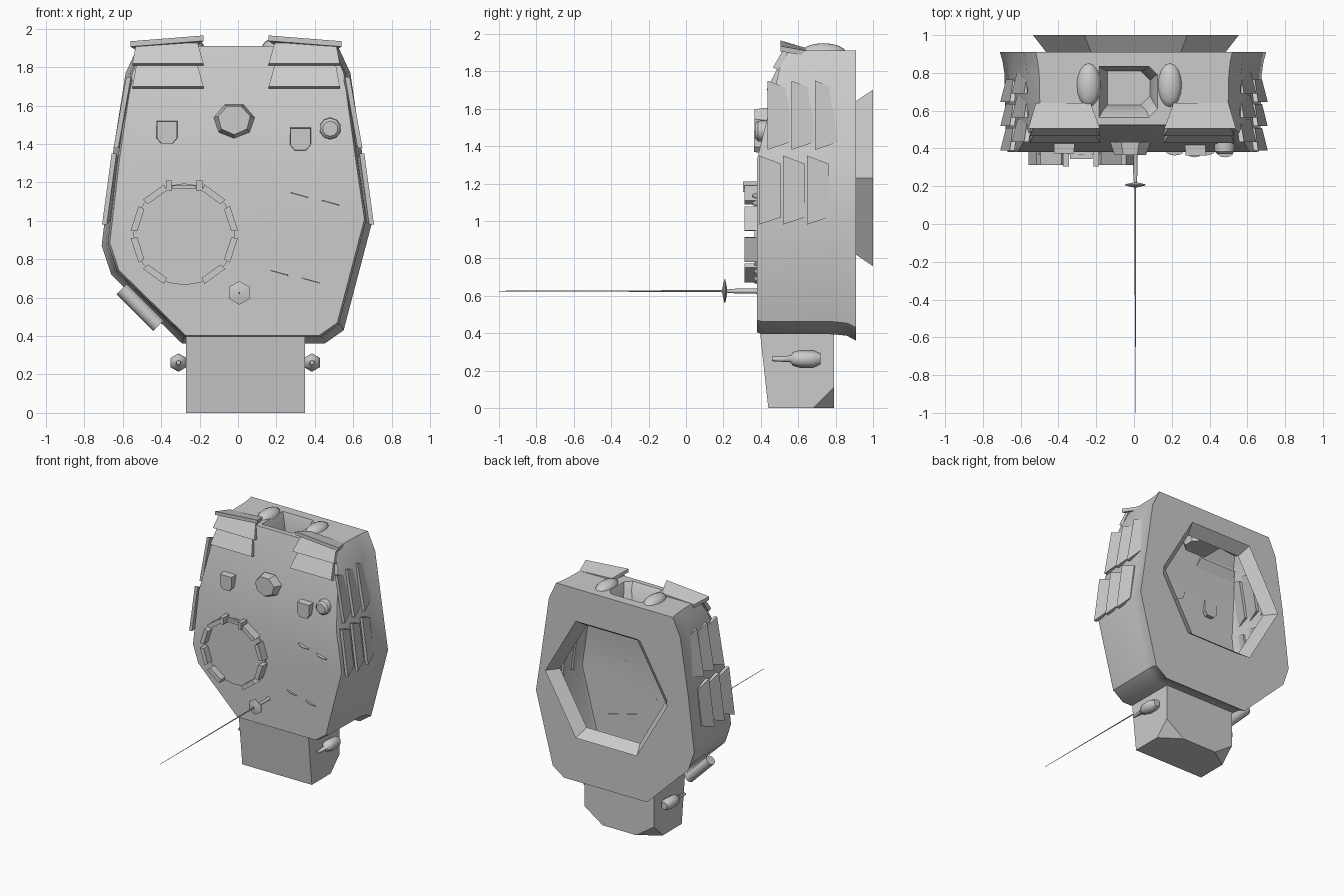
import bpy, bmesh, math
from mathutils import Vector, Matrix

if "Cube" in bpy.data.objects:
    bpy.data.objects.remove(bpy.data.objects["Cube"])


def finish(bm, name, angle=35):
    bmesh.ops.recalc_face_normals(bm, faces=bm.faces)
    me = bpy.data.meshes.new(name)
    bm.to_mesh(me)
    bm.free()
    ob = bpy.data.objects.new(name, me)
    bpy.context.collection.objects.link(ob)
    bpy.context.view_layer.objects.active = ob
    for o in bpy.context.selected_objects:
        o.select_set(False)
    ob.select_set(True)
    bpy.ops.object.shade_smooth_by_angle(angle=math.radians(angle))
    return ob


def skin(bm, a, b, skip=()):
    n = len(a)
    for i in range(n):
        if i not in skip:
            bm.faces.new((a[i], a[(i + 1) % n], b[(i + 1) % n], b[i]))


def loop_edges(bm, vs):
    out = []
    for i, v in enumerate(vs):
        w = vs[(i + 1) % len(vs)]
        out.append(bm.edges.get((v, w)) or bm.edges.new((v, w)))
    return out


def prism(name, pts, offset, taper=1.0):
    """Solid from a polygon moved along an offset, optionally tapered."""
    bm = bmesh.new()
    pts = [Vector(p) for p in pts]
    c = sum(pts, Vector()) / len(pts)
    a = [bm.verts.new(p) for p in pts]
    b = [bm.verts.new(c + (p - c) * taper + Vector(offset)) for p in pts]
    bm.faces.new(a)
    bm.faces.new(b)
    skin(bm, a, b)
    return finish(bm, name, 25)


def lathe(name, prof, start, axis, n):
    """Revolve (distance, radius) pairs around an axis."""
    bm = bmesh.new()
    rot = Vector((0, 0, 1)).rotation_difference(Vector(axis)).to_matrix()
    rows = []
    for d, r in prof:
        rows.append([bm.verts.new(Vector(start) + rot @ Vector(
            (r * math.cos(2 * math.pi * k / n + math.pi / 2),
             r * math.sin(2 * math.pi * k / n + math.pi / 2), d))) for k in range(n)])
    for a, b in zip(rows, rows[1:]):
        skin(bm, a, b)
    bm.faces.new(rows[0])
    bm.faces.new(rows[-1])
    return finish(bm, name, 62 if n == 6 else 40)


# Turret shell: outline in x,z lofted from the ring plate to the roof
outline = [(-.29, .36), (.45, .36), (.55, .43), (.70, 1.0), (.65, 1.33), (.585, 1.77), (.52, 1.91),
           (-.52, 1.91), (-.585, 1.77), (-.655, 1.33), (-.71, .87), (-.66, .72)]
TOP = 6
CZ = 1.15


def roof(z):
    return .38 + max(0, z - 1.33) * .25


bm = bmesh.new()
rows = []
for y, sx, sz in ((.91, 1, 1), (.86, .98, .967), (.79, .965, .957), (None, .955, .955), (0, .94, .945)):
    row = []
    for x, z in outline:
        zz = z if z > CZ else CZ + (z - CZ) * sz
        yy = y if y else roof(zz) + (.025 if y is None else 0)
        row.append(bm.verts.new((x * sx, yy, zz)))
    rows.append(row)
for a, b in zip(rows, rows[1:]):
    skin(bm, a, b, (TOP,))
r = rows[-1]
bm.faces.new([r[i] for i in (0, 1, 2, 3, 4, 9, 10, 11)])
bm.faces.new([r[i] for i in (4, 5, 6, 7, 8, 9)])

# Gun opening in the upper end: chamfered tub
tub = []
for z, x0, x1, y0, y1, c in ((1.91, -.185, .125, .565, .835, .045), (1.86, -.165, .105, .60, .82, .04),
                             (1.72, -.14, .085, .63, .81, .05)):
    tub.append([bm.verts.new((x, y, z)) for x, y in
                ((x0, y0), (x1 - c, y0), (x1, y0 + c), (x1, y1 - c), (x1 - c, y1), (x0, y1))])
skin(bm, tub[0], tub[1])
skin(bm, tub[1], tub[2])
bm.faces.new(tub[2])
border = [q[TOP] for q in rows] + [q[TOP + 1] for q in reversed(rows)]
bmesh.ops.triangle_fill(bm, use_beauty=True, edges=loop_edges(bm, border) + loop_edges(bm, tub[0]),
                        normal=(0, 0, 1))

# Flared six-sided turret ring, open into the hollow shell
ring = [[bm.verts.new((.01 + R * math.cos(k * math.pi / 3), y, 1.23 + R * math.sin(k * math.pi / 3)))
         for k in range(6)] for y, R in ((.91, .475), (1.0, .545))]
skin(bm, ring[0], ring[1])
bmesh.ops.triangle_fill(bm, use_beauty=True, edges=loop_edges(bm, rows[0]) + loop_edges(bm, ring[0]),
                        normal=(0, 1, 0))
finish(bm, "turret_shell")

# Rounded cheeks beside the gun opening
for x in (-.24, .19):
    bm = bmesh.new()
    bmesh.ops.create_uvsphere(bm, u_segments=16, v_segments=8, radius=1,
                              matrix=Matrix.Translation((x, .735, 1.9)) @ Matrix.Diagonal((.065, .12, .05, 1)))
    finish(bm, "cheek_bulge")

# Rear stowage box with two cut corners
bm = bmesh.new()
lo = [bm.verts.new(p) for p in ((-.27, .44, 0), (.35, .44, 0), (.35, .79, 0), (-.27, .79, 0))]
hi = [bm.verts.new(p) for p in ((-.27, .395, .41), (.35, .395, .41), (.35, .79, .41), (-.27, .79, .41))]
bm.faces.new(lo)
bm.faces.new(hi)
skin(bm, lo, hi)
for x, s in ((-.27, -1), (.35, 1)):
    n = Vector((s / .16, 1 / .11, -1 / .11))
    res = bmesh.ops.bisect_plane(bm, geom=bm.verts[:] + bm.edges[:] + bm.faces[:],
                                 plane_co=(x - s * .16, .79, 0), plane_no=n, clear_outer=True)
    bmesh.ops.contextual_create(bm, geom=[e for e in res['geom_cut'] if isinstance(e, bmesh.types.BMEdge)])
finish(bm, "rear_box", 20)

# Small lamps on both sides of the box
for x in (-.31, .385):
    lathe("side_lamp", [(0, .012), (.1, .018), (.11, .036), (.15, .048), (.22, .048), (.26, .03)],
          (x, .46, .262), (0, 1, 0), 6)

# Stowed tube on the lower left wall
lathe("stowed_tube", [(0, .038), (.27, .038)], (-.605, .55, .645), (.7, 0, -.7), 12)

# Side armour slats: two rows of three per side
for s in (-1, 1):
    for y0, zb, zt, xb, xt in ((.435, 1.38, 1.75, .648, .582), (.39, .98, 1.35, .708, .658)):
        for k in range(3):
            y = y0 + k * .128
            quad = [(s * xb, y, zb), (s * xt, y, zt),
                    (s * (xt - .018), y + .118, zt - .045), (s * (xb - .03), y + .118, zb + .04)]
            prism("side_armour_slat", quad, (-s * .025, 0, 0))

# Upper armour slats: three tiers per side
for s in (-1, 1):
    def X(v):
        return -.01 + s * v
    for yb, zb, yt, zt in ((.43, 1.70, .485, 1.81), (.465, 1.82, .525, 1.925)):
        prism("front_armour_slat", [(X(.17), yb, zb), (X(.54), yb, zb), (X(.52), yt, zt), (X(.20), yt, zt)],
              (0, .03, -.012))
    prism("top_armour_slat", [(X(.17), .505, 1.965), (X(.55), .505, 1.935), (X(.51), .64, 1.91), (X(.22), .64, 1.925)],
          (0, 0, -.028))

# Commander cupola: low disc with periscope blocks, gap at the lower side
C = Vector((-.28, 0, .93))
lathe("cupola_disc", [(0, .265), (.02, .265)], (C.x, .367, C.z), (0, 1, 0), 20)


def polar(a, rad, y):
    return (C.x + rad * math.cos(a), y, C.z + rad * math.sin(a))


for k in range(9):
    a = math.radians(-54 + 36 * k)
    h = math.radians(14)
    if k == 4:
        prism("cupola_front_bar", [(-.34, .345, 1.165), (-.22, .345, 1.165), (-.22, .345, 1.185), (-.34, .345, 1.185)],
              (0, .04, 0))
        for x in (-.36, -.2):
            prism("cupola_hinge", [(x - .015, .305, 1.155), (x + .015, .305, 1.155),
                                   (x + .015, .305, 1.21), (x - .015, .305, 1.21)], (0, .08, 0))
    else:
        prism("cupola_block", [polar(a - h, .245, .312), polar(a + h, .245, .312),
                               polar(a + h, .28, .312), polar(a - h, .28, .312)], (0, .075, 0))

# Sight housings on the sloped roof
hep = [(-.02 + .11 * math.sin(math.pi / 7 * (2 * k + 1)), .435, 1.515 + .1 * math.cos(math.pi / 7 * (2 * k + 1)))
       for k in range(7)]
prism("main_sight", hep, (0, -.07, .012), .78)
for x, z in ((-.37, 1.46), (.325, 1.425)):
    y = roof(z) + .02
    prism("small_sight", [(x + dx, y, z + dz) for dx, dz in
                          ((-.055, .06), (.055, .06), (.055, -.03), (.03, -.06), (-.03, -.06), (-.055, -.03))],
          (0, -.06, 0), .95)
lathe("round_vent", [(0, .04), (.015, .055), (.07, .058)], (.48, .37, 1.48), (0, 1, 0), 10)

# Thin half-round roof handles
for x, z, h in ((.275, 1.15, .032), (.437, 1.11, .032), (.17, .745, .022), (.335, .705, .022)):
    pts = [(x + .045 - .047 * math.cos(t * math.pi / 6), .385 - h * math.sin(t * math.pi / 6),
            z - .013 + .013 * math.cos(t * math.pi / 6)) for t in range(7)]
    prism("roof_handle", pts, (0, 0, -.006))

# Aerial: base stem, six-sided collar and tapering whip
lathe("aerial_base", [(0, .02), (.02, .013), (.12, .013), (.17, .009), (.20, .007)], (.007, .39, .625), (0, -1, 0), 6)
lathe("aerial_collar", [(0, .012), (.01, .062), (.016, .062), (.026, .012)], (.007, .22, .625), (0, -1, 0), 6)
lathe("aerial_whip", [(0, .006), (.6, .004), (1.38, .0015)], (.007, .38, .625), (0, -1, 0), 6)
